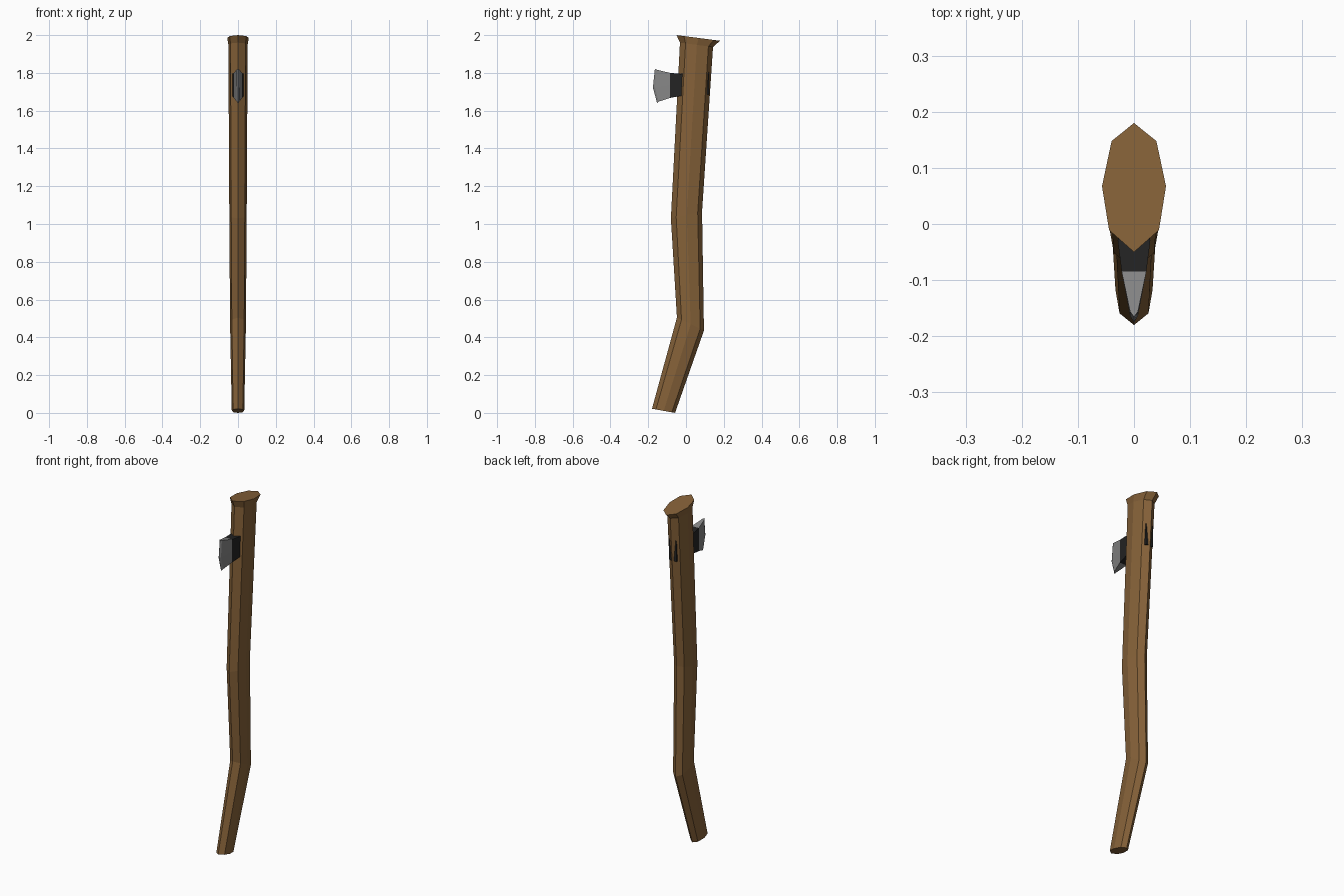
import bpy

cube = bpy.data.objects.get("Cube")
if cube:
    bpy.data.objects.remove(cube, do_unlink=True)


def material(name, rgb):
    mat = bpy.data.materials.new(name)
    mat.use_nodes = True
    mat.diffuse_color = (*rgb, 1)
    bsdf = mat.node_tree.nodes["Principled BSDF"]
    bsdf.inputs["Base Color"].default_value = (*rgb, 1)
    bsdf.inputs["Roughness"].default_value = 0.8
    return mat


def loft(name, rings, mat):
    """Skin equal-length rings of points and cap both ends."""
    n = len(rings[0])
    verts = [p for ring in rings for p in ring]
    faces = [(r * n + i, r * n + (i + 1) % n, (r + 1) * n + (i + 1) % n, (r + 1) * n + i)
             for r in range(len(rings) - 1) for i in range(n)]
    faces.append(tuple(reversed(range(n))))
    faces.append(tuple(range(len(verts) - n, len(verts))))
    mesh = bpy.data.meshes.new(name)
    mesh.from_pydata(verts, [], faces)
    mesh.materials.append(mat)
    obj = bpy.data.objects.new(name, mesh)
    bpy.context.collection.objects.link(obj)
    return obj


wood = material("brown wood", (0.235, 0.12, 0.04))
iron = material("black iron", (0.017, 0.017, 0.017))
steel = material("grey steel", (0.24, 0.24, 0.24))

# Eight-sided handle section: (width share, front-to-back share)
half = [(0.78, 0.17), (1, 0.51), (0.7, 0.86)]
section = [(0, 0)] + half + [(0, 1)] + [(-w, t) for w, t in reversed(half)]


def handle_ring(front_y, front_z, back_y, back_z, width):
    return [(w * width, front_y + t * (back_y - front_y), front_z + t * (back_z - front_z))
            for w, t in section]


# Crooked handle with a flared top
loft("handle", [
    handle_ring(-0.18, 0.022, -0.058, 0.0, 0.033),
    handle_ring(-0.048, 0.505, 0.095, 0.436, 0.042),
    handle_ring(-0.08, 1.03, 0.085, 1.066, 0.046),
    handle_ring(-0.032, 1.96, 0.143, 1.937, 0.051),
    handle_ring(-0.05, 2.0, 0.18, 1.97, 0.057),
], wood)


def slab_ring(y, width, low, high):
    return [(-width, y, low), (width, y, low), (width, y, high), (-width, y, high)]


# Iron socket running through the handle
loft("socket", [
    slab_ring(-0.085, 0.022, 1.667, 1.8),
    slab_ring(-0.03, 0.029, 1.678, 1.795),
    slab_ring(0.121, 0.023, 1.685, 1.805),
], iron)


def blade_ring(width, profile):
    left = [(-width, y, z) for y, z in profile]
    right = [(width, y, z) for y, z in reversed(profile)]
    return left + right


# Wedge blade with a ground, curved cutting edge
blade = loft("blade", [
    blade_ring(0.022, [(-0.085, 1.667), (-0.085, 1.735), (-0.085, 1.8)]),
    blade_ring(0.007, [(-0.145, 1.648), (-0.164, 1.722), (-0.156, 1.817)]),
    blade_ring(0.0005, [(-0.153, 1.64), (-0.175, 1.722), (-0.165, 1.82)]),
], steel)
blade.data.flip_normals()
